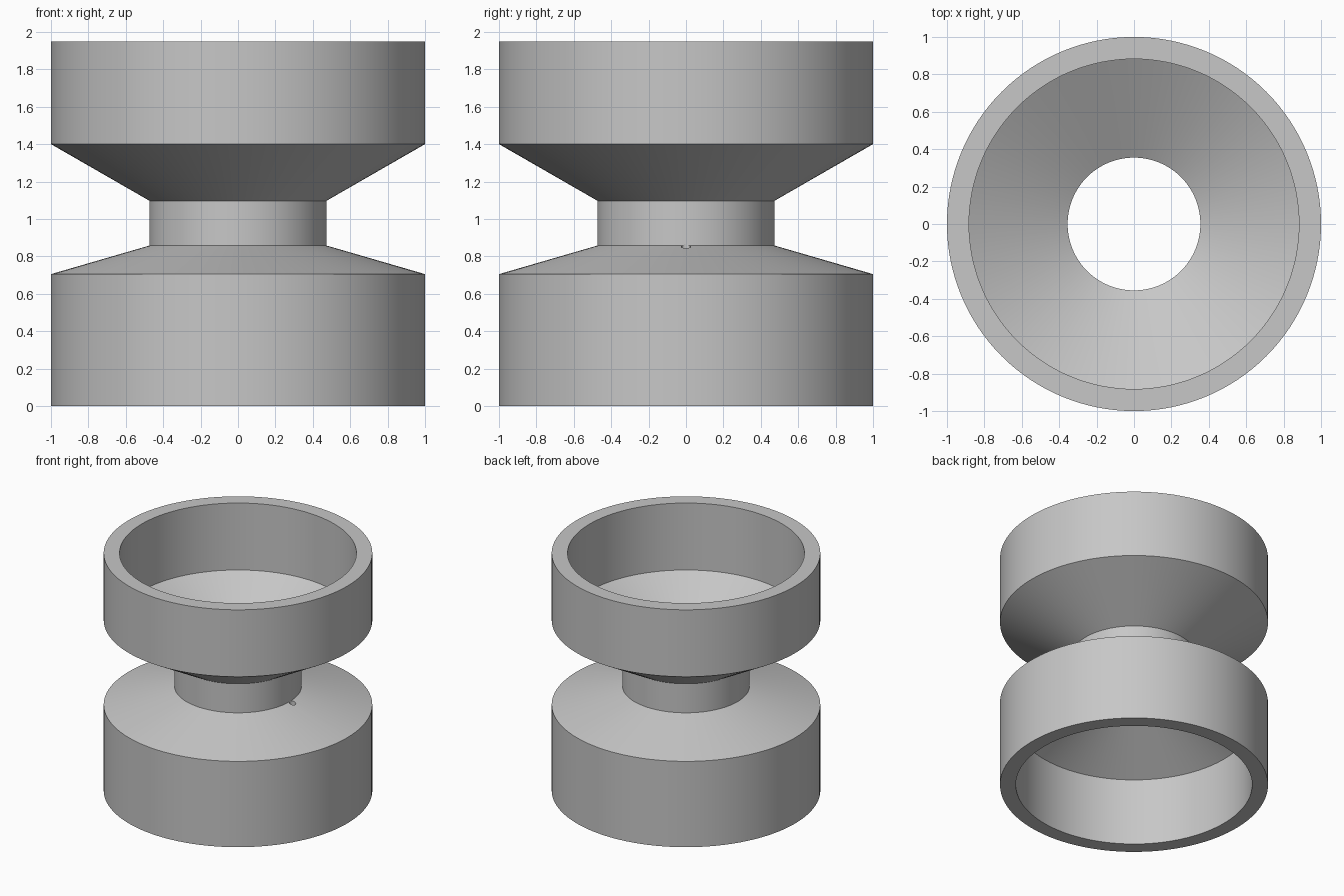
import bpy, math

cube = bpy.data.objects.get("Cube")
if cube:
    bpy.data.objects.remove(cube, do_unlink=True)

SEGMENTS = 128

# Single plain grey
grey = bpy.data.materials.new("plain_grey")
grey.use_nodes = True
colour = (0.57, 0.57, 0.57, 1)
grey.diffuse_color = colour
grey.node_tree.nodes["Principled BSDF"].inputs["Base Color"].default_value = colour


def lathe(name, profile):
    """Revolve a closed (radius, height) profile around z."""
    n = len(profile)
    verts, faces = [], []
    for s in range(SEGMENTS):
        a = 2 * math.pi * s / SEGMENTS
        verts += [(r * math.cos(a), r * math.sin(a), z) for r, z in profile]
        t = (s + 1) % SEGMENTS
        for i in range(n):
            j = (i + 1) % n
            faces.append((s * n + i, t * n + i, t * n + j, s * n + j))
    mesh = bpy.data.meshes.new(name)
    mesh.from_pydata(verts, [], faces)
    mesh.materials.append(grey)
    obj = bpy.data.objects.new(name, mesh)
    bpy.context.collection.objects.link(obj)
    return obj


# Hollow spool: two cups joined by an open neck
outer = [(1, 0), (1, 0.705), (0.473, 0.858), (0.473, 1.097), (1, 1.4), (1, 1.95)]
inner = [(0.882, 1.95), (0.882, 1.4), (0.355, 1.097), (0.355, 0.855), (0.882, 0.552), (0.882, 0)]
body = lathe("spool_body", outer + inner)

# Small vent hole beside the neck on the left side
bpy.ops.mesh.primitive_cylinder_add(vertices=24, radius=0.025, depth=0.26, location=(0.495, 0, 0.735))
cutter = bpy.context.object
cutter.name = "vent_cutter"
cutter.hide_render = True
cutter.data.materials.append(grey)

vent = body.modifiers.new("vent_hole", "BOOLEAN")
vent.operation = "DIFFERENCE"
vent.solver = "EXACT"
vent.object = cutter

bpy.ops.object.select_all(action="DESELECT")
body.select_set(True)
bpy.context.view_layer.objects.active = body
bpy.ops.object.modifier_apply(modifier=vent.name)
bpy.data.objects.remove(cutter, do_unlink=True)
bpy.ops.object.shade_smooth_by_angle(angle=math.radians(15))
